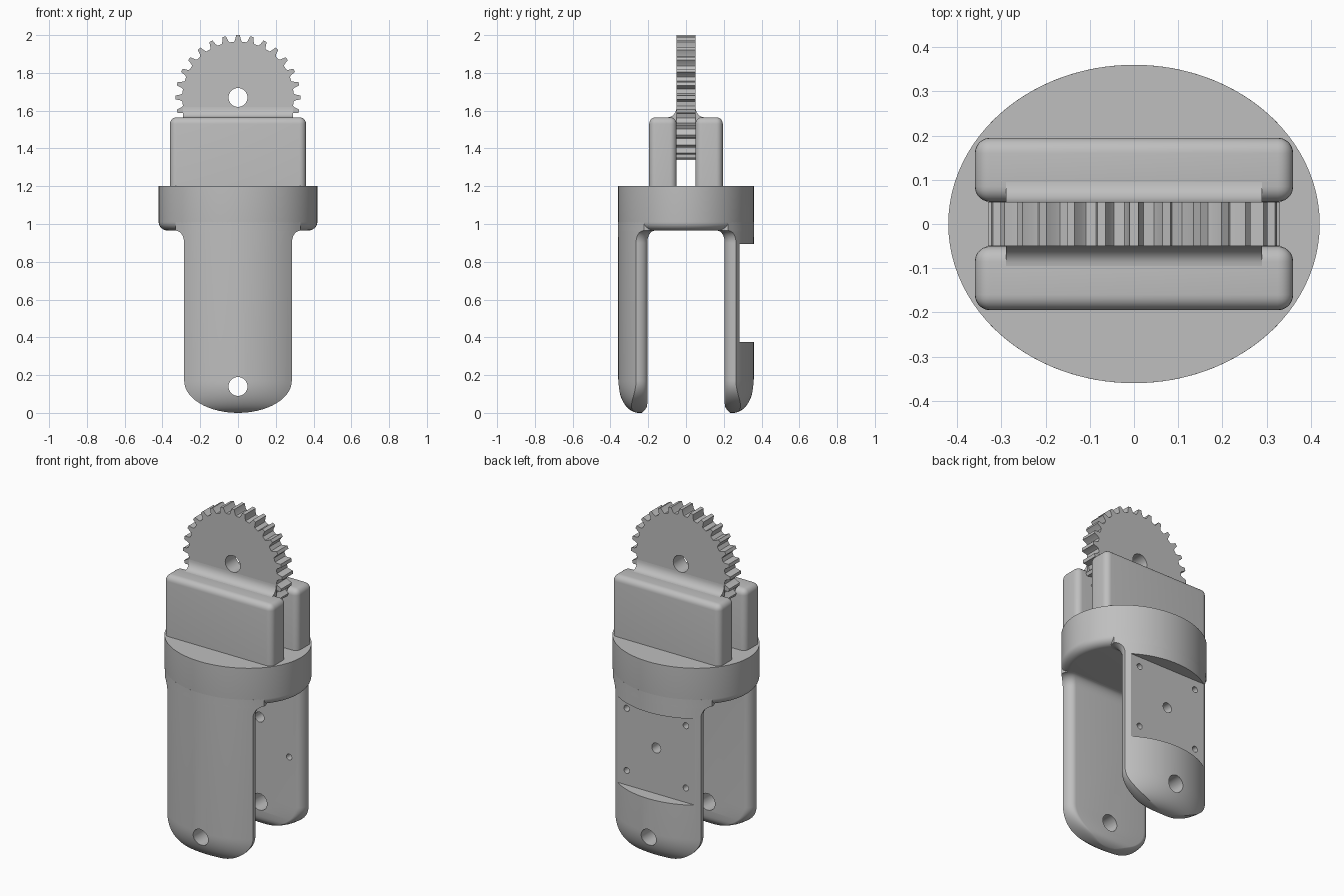
import bpy, bmesh, math
from mathutils import Matrix

if "Cube" in bpy.data.objects:
    bpy.data.objects.remove(bpy.data.objects["Cube"])

A, B = 0.42, 0.36          # half axes of the oval body
grey = bpy.data.materials.new("grey")
grey.diffuse_color = (0.52, 0.52, 0.52, 1)
grey.use_nodes = True
grey.node_tree.nodes["Principled BSDF"].inputs["Base Color"].default_value = grey.diffuse_color


def finish(bm, name):
    bmesh.ops.recalc_face_normals(bm, faces=bm.faces[:])
    me = bpy.data.meshes.new(name)
    bm.to_mesh(me)
    bm.free()
    ob = bpy.data.objects.new(name, me)
    bpy.context.collection.objects.link(ob)
    me.materials.append(grey)
    return ob


def loft(rings, name):
    bm = bmesh.new()
    loops = [[bm.verts.new(p) for p in r] for r in rings]
    n = len(loops[0])
    for a, b in zip(loops, loops[1:]):
        for i in range(n):
            j = (i + 1) % n
            bm.faces.new((a[i], a[j], b[j], b[i]))
    bm.faces.new(loops[0])
    bm.faces.new(loops[-1])
    return finish(bm, name)


def hole(x, z, r):
    # cutter rod along y
    return loft([[(x + r * math.cos(k * math.tau / 32), y, z + r * math.sin(k * math.tau / 32))
                  for k in range(32)] for y in (-0.6, 0.6)], "cutter")


def box(x, y0, y1, z0, z1, name):
    return loft([[(-x, y0, z), (x, y0, z), (x, y1, z), (-x, y1, z)] for z in (z0, z1)], name)


def cut(ob, cutters):
    for c in cutters:
        m = ob.modifiers.new("cut", 'BOOLEAN')
        m.operation, m.solver, m.object = 'DIFFERENCE', 'EXACT', c
        bpy.context.view_layer.objects.active = ob
        bpy.ops.object.modifier_apply(modifier=m.name)
        bpy.data.objects.remove(c)


def smooth(ob, angle=30):
    bpy.ops.object.select_all(action='DESELECT')
    ob.select_set(True)
    bpy.context.view_layer.objects.active = ob
    bpy.ops.object.shade_smooth_by_angle(angle=math.radians(angle))


def leg_ring(side, z, w, outer, inner):
    # oval arc outside, flat inside, rounded inner corners
    pts = []
    for k in range(29):
        x = -w + 2 * w * k / 28
        pts.append((x, outer * math.sqrt(1 - (x / A) ** 2)))
    end = pts[-1][1]
    c = min(0.045, w * 0.3)
    corner = [(w - c + c * math.cos(t), end - (end - inner) * math.sin(t))
              for t in (k * math.pi / 16 for k in range(1, 9))]
    pts += corner + [(-x, y) for x, y in reversed(corner)]
    return [(x, side * y, z) for x, y in pts]


def leg(side, name):
    rings = []
    # domed foot
    for k in range(15):
        t = math.radians(2 + 88 * k / 14)
        s, z = math.sin(t), 0.17 * (1 - math.cos(t))
        inner = 0.205 + 0.03 * max(0, 1 - z / 0.045) ** 2
        rings.append(leg_ring(side, z, 0.285 * s, 0.25 + 0.11 * s, inner))
    # flare into the collar
    for k in range(9):
        t = k * math.pi / 16
        s = 1 - math.cos(t)
        rings.append(leg_ring(side, 0.9 + 0.065 * math.sin(t), 0.285 + 0.045 * s, B, 0.205 - 0.04 * s))
    rings.append(leg_ring(side, 1.01, 0.33, B, 0.165))
    return loft(rings, name)


# legs, with pivot holes and a screw pocket in the back one
front = leg(-1, "front_leg")
cut(front, [hole(0, 0.14, 0.05)])
smooth(front)
back = leg(1, "back_leg")
cutters = [box(0.6, 0.283, 0.6, 0.375, 0.895, "cutter"), hole(0, 0.14, 0.05), hole(0, 0.65, 0.03)]
cutters += [hole(x, z, 0.018) for x in (-0.197, 0.197) for z in (0.462, 0.837)]
cut(back, cutters)
smooth(back)

# oval collar with a rounded lower rim
profile = [(0.05 * (1 - math.sin(t)), 0.965 + 0.045 * (1 - math.cos(t)))
           for t in (k * math.pi / 16 for k in range(9))] + [(0, 1.2)]
collar = loft([[((A - d) * math.cos(k * math.tau / 96), (B - d) * math.sin(k * math.tau / 96), z)
                for k in range(96)] for d, z in profile], "collar")
smooth(collar)

# clamp blocks either side of the gear, and fillets up to the gear
for side, word in ((-1, "front"), (1, "back")):
    bm = bmesh.new()
    bmesh.ops.create_cube(bm, size=1, matrix=Matrix.Translation((0, side * 0.1225, 1.3825))
                          @ Matrix.Diagonal((0.72, 0.145, 0.365, 1)))
    edges = [e for e in bm.edges if any(v.co.z > 1.3 for v in e.verts)]
    bmesh.ops.bevel(bm, geom=edges, offset=0.035, segments=6, profile=0.5, affect='EDGES')
    smooth(finish(bm, word + "_clamp_block"))
    arc = [(0.095 - 0.045 * math.cos(t), 1.62 - 0.055 * math.sin(t))
           for t in (k * math.pi / 16 for k in range(9))]
    arc += [(0.095, 1.54), (0.05, 1.54)]
    smooth(loft([[(x, side * y, z) for y, z in arc] for x in (-0.29, 0.29)], word + "_gear_fillet"))

# gear wheel
teeth, outline = 28, []
for i in range(teeth):
    for off, r in ((-0.32, 0.295), (-0.23, 0.305), (-0.13, 0.33), (0.13, 0.33), (0.23, 0.305), (0.32, 0.295)):
        a = math.tau * (i + off) / teeth
        outline.append((r * math.sin(a), 1.67 + r * math.cos(a)))
gear = loft([[(x, y, z) for x, z in outline] for y in (-0.05, 0.05)], "gear")
cut(gear, [hole(0, 1.67, 0.05)])
smooth(gear, 20)
